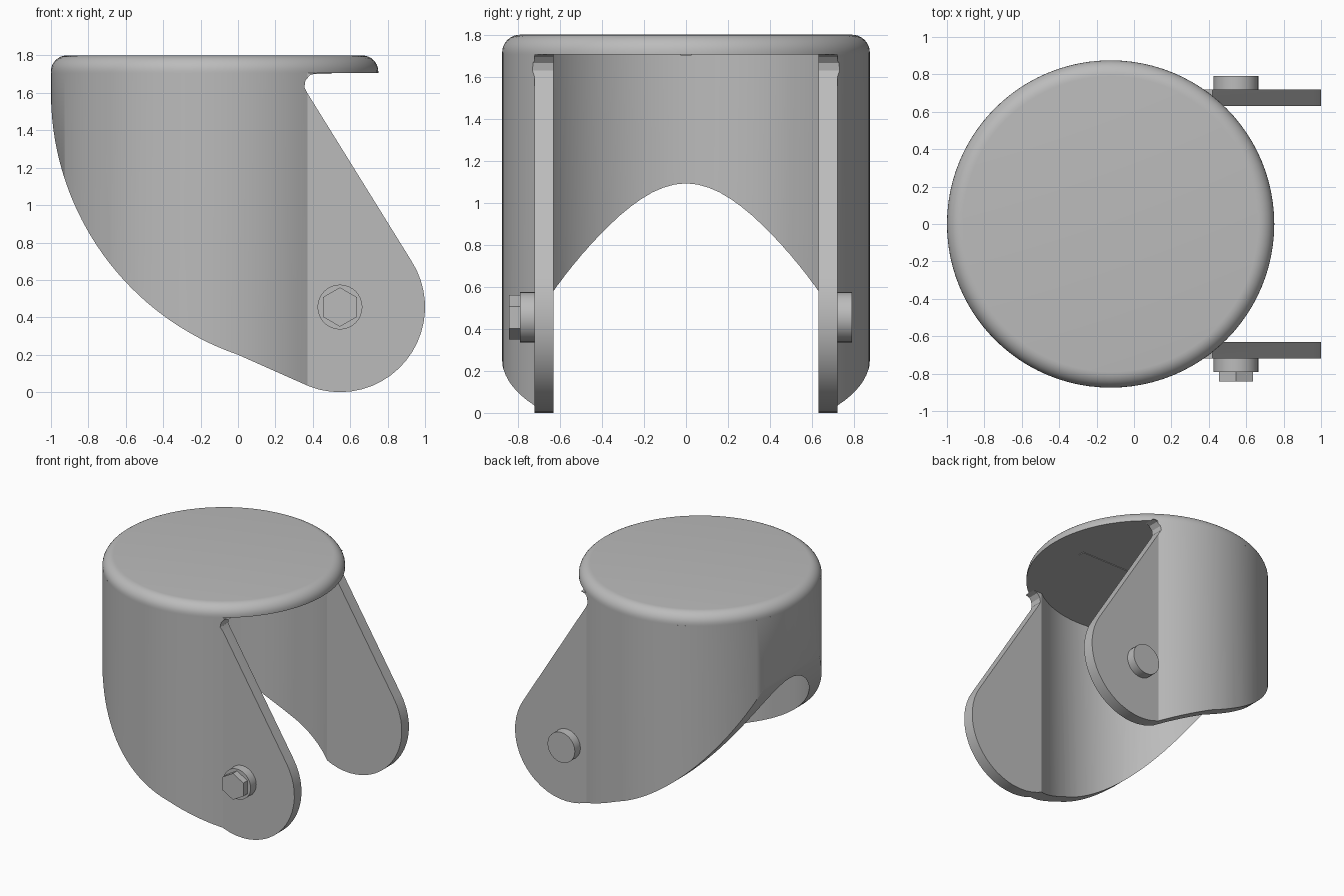
import bpy
import bmesh
from math import cos, sin, pi, radians, sqrt, asin, acos
from mathutils import Vector

if "Cube" in bpy.data.objects:
    bpy.data.objects.remove(bpy.data.objects["Cube"])

GREY = (0.5, 0.5, 0.5, 1)
grey = bpy.data.materials.new("steel grey")
grey.use_nodes = True
grey.diffuse_color = GREY
grey.node_tree.nodes["Principled BSDF"].inputs["Base Color"].default_value = GREY

CX, R, WALL = -0.125, 0.875, 0.09       # swivel centre, outer radius, sheet thickness
ROOF, TOP = 1.705, 1.8                  # underside and top of the cap
LEG_OUT, LEG_IN = 0.72, 0.63            # faces of the fork legs
AXLE = Vector((0.545, 0.455))           # axle position in x, z


def finish(obj):
    """Shade smooth, keeping sharp edges."""
    bpy.ops.object.select_all(action='DESELECT')
    obj.select_set(True)
    bpy.context.view_layer.objects.active = obj
    bpy.ops.object.shade_smooth_by_angle(angle=radians(30))


def prism(name, points, offset):
    """Extrude a closed 3D outline along an offset vector."""
    bm = bmesh.new()
    face = bm.faces.new([bm.verts.new(p) for p in points])
    out = bmesh.ops.extrude_face_region(bm, geom=[face])
    bmesh.ops.translate(bm, vec=offset,
                        verts=[v for v in out["geom"] if isinstance(v, bmesh.types.BMVert)])
    bmesh.ops.recalc_face_normals(bm, faces=bm.faces)
    mesh = bpy.data.meshes.new(name)
    bm.to_mesh(mesh)
    bm.free()
    mesh.materials.append(grey)
    obj = bpy.data.objects.new(name, mesh)
    bpy.context.collection.objects.link(obj)
    return obj


def arc(cx, cy, r, a0, a1, n):
    steps = [a0 + (a1 - a0) * i / n for i in range(n + 1)]
    return [(cx + r * cos(a), cy + r * sin(a)) for a in steps]


# Housing footprint: a C-shaped wall running into two straight legs
a_out = asin(LEG_OUT / R)
r_in = R - WALL
a_in = asin(LEG_IN / r_in)
plan = [(1.1, LEG_OUT)] + arc(CX, 0, R, a_out, 2 * pi - a_out, 64)
plan += [(1.1, -LEG_OUT), (1.1, -LEG_IN)]
plan += arc(CX, 0, r_in, 2 * pi - a_in, a_in, 64) + [(1.1, LEG_IN)]
housing = prism("fork_housing", [(x, y, -0.1) for x, y in plan], (0, 0, 2))

# Side silhouette: swept back, rounded leg end, relief notch below the cap
side = [(-1.1, ROOF), (-1.1, 1.58)]
side += arc(0.48, 1.6, 1.48, radians(181), radians(251), 32)
side += arc(AXLE.x, AXLE.y, 0.455, radians(-111), radians(33), 20)
side += [(0.37, 1.6), (0.355, 1.63), (0.36, 1.665), (0.385, 1.695), (0.42, ROOF)]
cutter = prism("silhouette_cutter", [(x, -1, z) for x, z in side], (0, 2, 0))
cutter.hide_render = True

mod = housing.modifiers.new("silhouette", 'BOOLEAN')
mod.operation = 'INTERSECT'
mod.solver = 'EXACT'
mod.object = cutter
bpy.context.view_layer.objects.active = housing
bpy.ops.object.modifier_apply(modifier=mod.name)
bpy.data.objects.remove(cutter)
finish(housing)

# Cap: disc with a rounded upper rim
ROUND = 0.085
bm = bmesh.new()
rim = [(0, ROOF), (R, ROOF)] + arc(R - ROUND, TOP - ROUND, ROUND, 0, pi / 2, 8) + [(0, TOP)]
verts = [bm.verts.new((r, 0, z)) for r, z in rim]
edges = [bm.edges.new(pair) for pair in zip(verts, verts[1:])]
bmesh.ops.spin(bm, geom=verts + edges, cent=(0, 0, 0), axis=(0, 0, 1),
               angle=2 * pi, steps=96, use_duplicate=False)
bmesh.ops.remove_doubles(bm, verts=bm.verts, dist=0.0005)
bmesh.ops.recalc_face_normals(bm, faces=bm.faces)
mesh = bpy.data.meshes.new("cap")
bm.to_mesh(mesh)
bm.free()
mesh.materials.append(grey)
cap = bpy.data.objects.new("cap", mesh)
cap.location.x = CX
bpy.context.collection.objects.link(cap)
finish(cap)

# Thin strip under the cap
strip = [(-0.75, -0.025), (0.5, -0.025), (0.5, 0.025), (-0.75, 0.025)]
prism("cap_strip", [(x, y, ROOF) for x, y in strip], (0, 0, -0.005))


# Axle ends: round collars on both legs, hexagon head on the front one
def boss(name, radius, sides, y0, y1):
    ring = arc(AXLE.x, AXLE.y, radius, pi / 2, pi / 2 + 2 * pi, sides)[:-1]
    finish(prism(name, [(x, y0, z) for x, z in ring], (0, y1 - y0, 0)))


boss("front_collar", 0.12, 32, -0.7, -0.79)
boss("rear_collar", 0.12, 32, 0.7, 0.79)
boss("hex_head", 0.105, 6, -0.78, -0.842)
